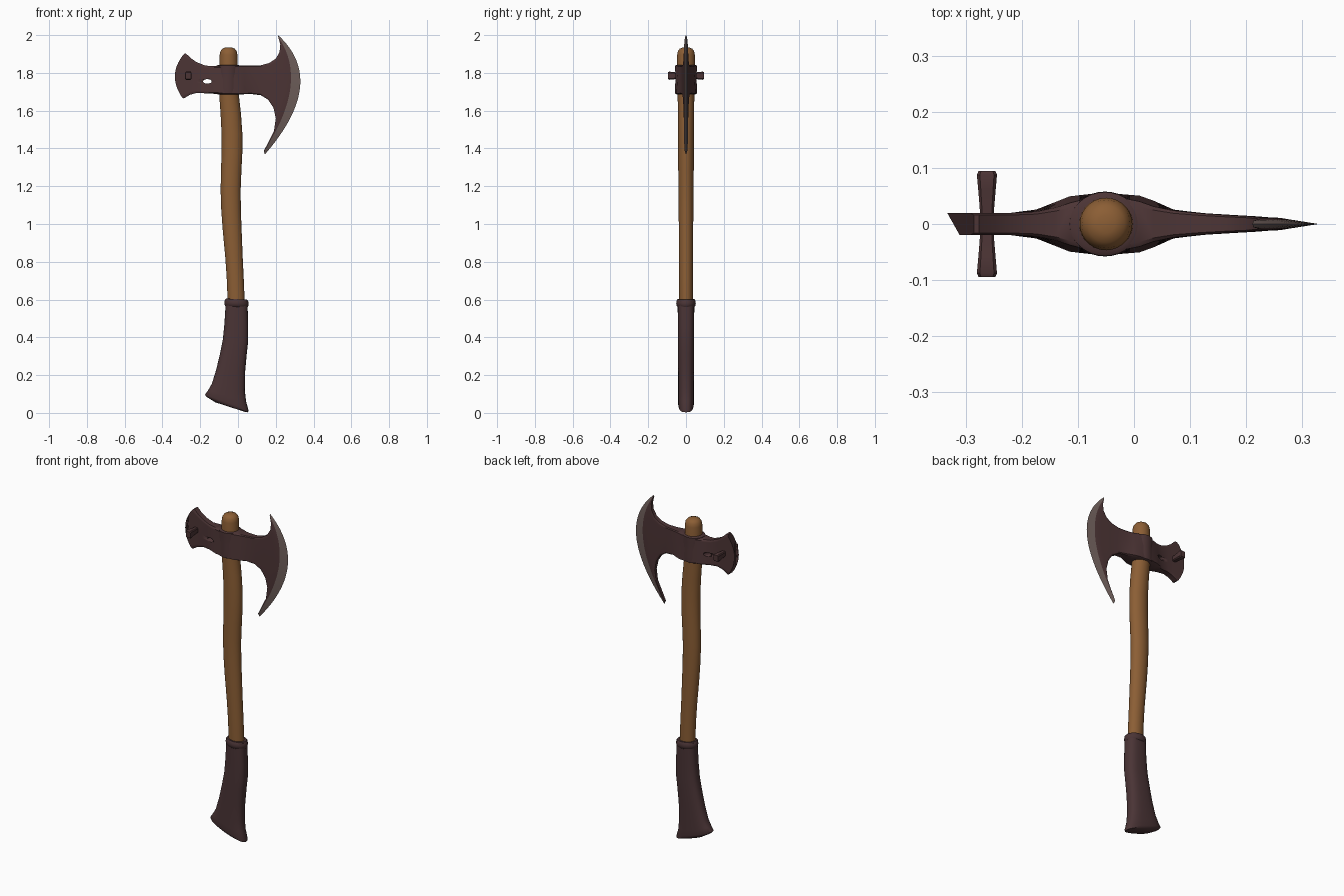
import bpy, bmesh, math
from mathutils import Vector


def material(name, rgb):
    m = bpy.data.materials.new(name)
    m.diffuse_color = (*rgb, 1)
    return m


WOOD = material("warm wood", (0.26, 0.112, 0.035))
IRON = material("dark iron", (0.073, 0.035, 0.036))
LEATHER = material("dark leather", (0.068, 0.034, 0.036))
EDGE = material("ground edge steel", (0.16, 0.115, 0.105))


def loft(name, rings, mats, angle=40, mat_from=None):
    """Skin a list of equal-length rings and cap both ends."""
    bm = bmesh.new()
    rows = [[bm.verts.new(p) for p in r] for r in rings]
    n = len(rows[0])
    for k in range(len(rows) - 1):
        a, b = rows[k], rows[k + 1]
        for i in range(n):
            j = (i + 1) % n
            f = bm.faces.new((a[i], a[j], b[j], b[i]))
            if mat_from is not None and k >= mat_from:
                f.material_index = 1
    bm.faces.new(rows[0])
    if mat_from is None:
        bm.faces.new(rows[-1])
    bmesh.ops.remove_doubles(bm, verts=bm.verts, dist=0.0004)
    bmesh.ops.recalc_face_normals(bm, faces=bm.faces)
    me = bpy.data.meshes.new(name)
    bm.to_mesh(me)
    bm.free()
    ob = bpy.data.objects.new(name, me)
    bpy.context.collection.objects.link(ob)
    for m in mats:
        me.materials.append(m)
    bpy.ops.object.select_all(action='DESELECT')
    ob.select_set(True)
    bpy.context.view_layer.objects.active = ob
    bpy.ops.object.shade_smooth_by_angle(angle=math.radians(angle))
    return ob


def oval(left, right, ry, n=28, power=1.0):
    """Oval ring spanning two (x, z) points, with half depth ry."""
    pts = []
    for i in range(n):
        a = 2 * math.pi * i / n
        c, s = math.cos(a), math.sin(a)
        c = math.copysign(abs(c) ** power, c)
        s = math.copysign(abs(s) ** power, s)
        u = (c + 1) / 2
        pts.append((left[0] + (right[0] - left[0]) * u, s * ry,
                    left[1] + (right[1] - left[1]) * u))
    return pts


def slab(top, mid, bottom, h_top, h_bot, n=24):
    """Ring for a flat plate: a curve through three (x, z) points, given thickness."""
    front, back = [], []
    for i in range(n + 1):
        t = i / n
        w = (2 * (t - .5) * (t - 1), 4 * t * (1 - t), 2 * t * (t - .5))
        x, z = (sum(wk * p[c] for wk, p in zip(w, (top, mid, bottom))) for c in (0, 1))
        h = h_top + (h_bot - h_top) * t
        if i in (0, n):          # softened rim
            h *= 0.8
        front.append((x, -h, z))
        back.append((x, h, z))
    return front + back[::-1]


# Curved wooden shaft with a domed top: z, centre x, half width, half depth
shaft = [(.50, -.01, .043, .035), (.60, -.01, .045, .036), (.72, -.015, .045, .036),
         (.82, -.021, .046, .037), (.97, -.031, .050, .038), (1.08, -.037, .052, .039),
         (1.18, -.039, .053, .040), (1.28, -.036, .054, .041), (1.38, -.032, .055, .042),
         (1.48, -.032, .055, .042), (1.58, -.038, .054, .043), (1.68, -.047, .052, .044),
         (1.78, -.050, .049, .047), (1.895, -.050, .047, .047), (1.915, -.050, .043, .043),
         (1.928, -.050, .033, .033), (1.935, -.050, .016, .016)]
loft("wooden_shaft", [oval((x - w, z), (x + w, z), d) for z, x, w, d in shaft], [WOOD])

# Flared leather grip with a slanted foot: left point, right point, half depth
grip = [((-.12, .056), (.035, .006), .032), ((-.168, .086), (.054, .003), .040),
        ((-.175, .096), (.055, .016), .042), ((-.158, .120), (.043, .06), .042),
        ((-.138, .155), (.036, .12), .042), ((-.115, .23), (.038, .22), .042),
        ((-.096, .31), (.046, .31), .043), ((-.080, .39), (.054, .38), .043),
        ((-.072, .47), (.054, .46), .043), ((-.066, .565), (.051, .56), .044),
        ((-.066, .60), (.051, .595), .044)]
loft("leather_grip", [oval(a, b, d, power=.75) for a, b, d in grip], [LEATHER], 50)

# Raised band at the top of the grip
band = [(.560, .056, .042), (.566, .062, .049), (.580, .064, .052),
        (.594, .062, .050), (.602, .056, .045), (.602, .040, .034)]
loft("grip_band", [oval((-.008 - w, z + .003), (-.008 + w, z - .003), d) for z, w, d in band],
     [LEATHER])

# Iron collar wrapped around the shaft
collar = [(1.686, .055, .050), (1.690, .064, .057), (1.72, .065, .058), (1.765, .063, .056),
          (1.81, .064, .057), (1.838, .063, .057), (1.843, .052, .050)]
loft("head_collar", [oval((-.052 - w, z), (-.052 + w, z), d, 32) for z, w, d in collar], [IRON])

# Bearded crescent blade: top, middle, bottom of each station, then thickness
blade = [((-.04, 1.840), (-.04, 1.762), (-.04, 1.686), .050, .055),
         ((.010, 1.840), (.010, 1.762), (.010, 1.686), .040, .051),
         ((.035, 1.838), (.035, 1.762), (.035, 1.687), .031, .042),
         ((.070, 1.838), (.072, 1.763), (.070, 1.688), .024, .026),
         ((.120, 1.840), (.130, 1.760), (.120, 1.682), .019, .019),
         ((.165, 1.852), (.180, 1.755), (.160, 1.658), .016, .016),
         ((.200, 1.875), (.215, 1.745), (.188, 1.615), .014, .014),
         ((.220, 1.910), (.240, 1.735), (.200, 1.560), .012, .012),
         ((.224, 1.950), (.260, 1.725), (.190, 1.490), .011, .011),
         ((.213, 1.990), (.277, 1.720), (.137, 1.387), .007, .009),
         ((.212, 2.000), (.328, 1.720), (.142, 1.368), 0, 0)]
loft("axe_blade", [slab(*s, n=32) for s in blade], [IRON, EDGE], 30, mat_from=9)

# Flared hammer poll on the other side
poll = [((-.06, 1.836), (-.06, 1.762), (-.06, 1.688), .052, .056),
        ((-.115, 1.836), (-.115, 1.762), (-.115, 1.689), .037, .050),
        ((-.140, 1.836), (-.140, 1.763), (-.140, 1.690), .029, .040),
        ((-.175, 1.839), (-.175, 1.765), (-.175, 1.692), .022, .026),
        ((-.220, 1.857), (-.220, 1.775), (-.220, 1.694), .020, .020),
        ((-.250, 1.878), (-.255, 1.782), (-.255, 1.684), .020, .020),
        ((-.277, 1.904), (-.300, 1.785), (-.286, 1.665), .020, .020),
        ((-.286, 1.900), (-.334, 1.786), (-.294, 1.667), .020, .020)]
hammer = loft("hammer_poll", [slab(*s) for s in poll], [IRON])

# Slot cut through the poll
cutter = loft("slot_cutter",
              [[(p[0], y, p[2]) for p in
                [(-.162 + .023 * math.cos(a), 0, 1.755 + .012 * math.sin(a))
                 for a in [2 * math.pi * i / 16 for i in range(16)]]]
               for y in (-.2, .2)], [IRON])
cutter.hide_render = True
bpy.context.view_layer.objects.active = hammer
cut = hammer.modifiers.new("slot", 'BOOLEAN')
cut.operation = 'DIFFERENCE'
cut.solver = 'EXACT'
cut.object = cutter
bpy.ops.object.modifier_apply(modifier=cut.name)
bpy.data.objects.remove(cutter)

# Flared square pegs on both faces of the poll
for side, label in ((-1, "front"), (1, "back")):
    rings = []
    for y, r in ((.01, .012), (.03, .013), (.06, .0155), (.088, .018), (.095, .015)):
        rings.append([(-.263 + r * cx, side * y, 1.785 + 1.2 * r * cz) for cx, cz in
                      ((-1, -.7), (-.7, -1), (.7, -1), (1, -.7),
                       (1, .7), (.7, 1), (-.7, 1), (-1, .7))])
    loft("poll_peg_" + label, rings, [IRON], 35)
